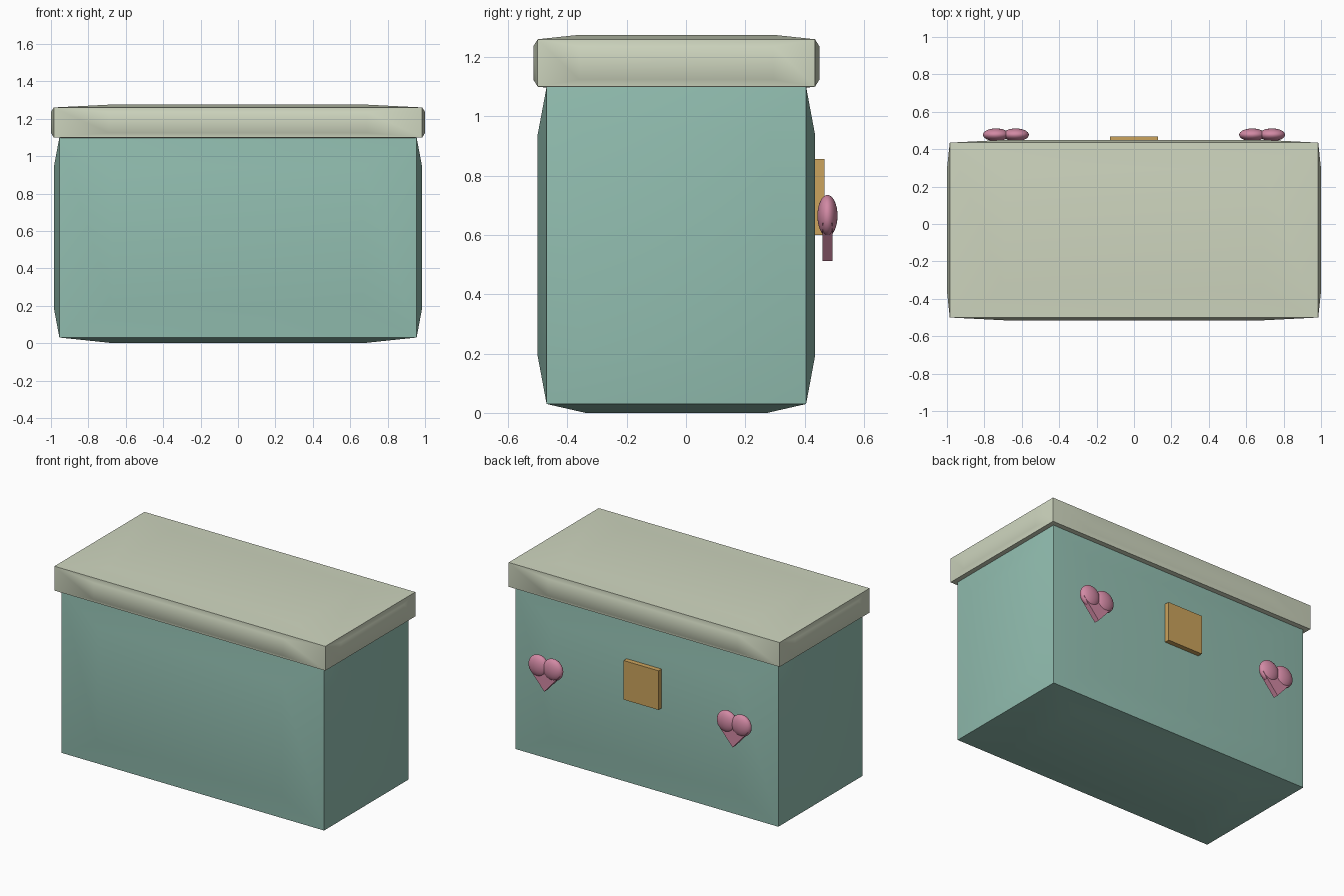
import bpy, bmesh, math
from mathutils import Vector

if "Cube" in bpy.data.objects:
    bpy.data.objects.remove(bpy.data.objects["Cube"], do_unlink=True)


def material(name, rgb):
    m = bpy.data.materials.new(name)
    m.use_nodes = True
    m.diffuse_color = (*rgb, 1)
    m.node_tree.nodes["Principled BSDF"].inputs["Base Color"].default_value = (*rgb, 1)
    return m


teal = material("soft_teal", (0.29, 0.52, 0.44))
cream = material("sage_cream", (0.62, 0.67, 0.52))
pink = material("rose_pink", (0.64, 0.25, 0.37))
gold = material("brass_gold", (0.60, 0.37, 0.11))


def finish(name, bm, mat, smooth=True):
    bmesh.ops.recalc_face_normals(bm, faces=bm.faces)
    mesh = bpy.data.meshes.new(name)
    bm.to_mesh(mesh)
    bm.free()
    mesh.materials.append(mat)
    ob = bpy.data.objects.new(name, mesh)
    bpy.context.collection.objects.link(ob)
    if smooth:
        bpy.ops.object.select_all(action="DESELECT")
        ob.select_set(True)
        bpy.context.view_layer.objects.active = ob
        bpy.ops.object.shade_smooth_by_angle(angle=math.radians(35))
    return ob


def box(low, high):
    low, high = Vector(low), Vector(high)
    bm = bmesh.new()
    bmesh.ops.create_cube(bm, size=1)
    bmesh.ops.scale(bm, vec=high - low, verts=bm.verts)
    bmesh.ops.translate(bm, vec=(low + high) / 2, verts=bm.verts)
    return bm


def puffed_box(name, low, high, puff, mat):
    """Box whose six faces each swell outwards to a smaller middle panel."""
    bm = box(low, high)
    bm.normal_update()
    for face in list(bm.faces):
        normal, centre = face.normal.copy(), face.calc_center_median()
        bmesh.ops.inset_individual(bm, faces=[face], thickness=0.01)
        for v, corner in [(v, v.co.copy()) for v in face.verts]:
            # pull the panel to seven tenths of the face size
            signs = [math.copysign(1, c) for c in corner - centre]
            half = (Vector(high) - Vector(low)) / 2
            offset = Vector(s * h * 0.7 if abs(n) < 0.5 else 0
                            for s, h, n in zip(signs, half, normal))
            v.co = centre + offset + normal * puff
    return finish(name, bm, mat)


# Chest and lid
puffed_box("chest_body", (-0.955, -0.47, 0.03), (0.955, 0.405, 1.10), 0.03, teal)
puffed_box("chest_lid", (-0.985, -0.50, 1.10), (0.985, 0.435, 1.26), 0.015, cream)

# Clasp plate on the back
finish("clasp_plate", box((-0.127, 0.40, 0.60), (0.127, 0.467, 0.857)), gold, False)

# Heart ornaments: two flattened lobes over a pointed plate
for side, x in (("left", 0.685), ("right", -0.685)):
    for lobe, dx in (("inner", -0.053), ("outer", 0.053)):
        bm = bmesh.new()
        bmesh.ops.create_uvsphere(bm, u_segments=32, v_segments=16, radius=1)
        bmesh.ops.scale(bm, vec=(0.07, 0.034, 0.07), verts=bm.verts)
        bmesh.ops.translate(bm, vec=(x + math.copysign(1, x) * dx, 0.477, 0.665),
                            verts=bm.verts)
        finish(f"{side}_heart_{lobe}_lobe", bm, pink)
    bm = bmesh.new()
    tip = bm.faces.new([bm.verts.new((x + dx, 0.46, z))
                        for dx, z in ((-0.112, 0.64), (0.112, 0.64), (0, 0.513))])
    ext = bmesh.ops.extrude_face_region(bm, geom=[tip])
    bmesh.ops.translate(bm, vec=(0, 0.034, 0),
                        verts=[v for v in ext["geom"] if isinstance(v, bmesh.types.BMVert)])
    finish(f"{side}_heart_point", bm, pink, False)
